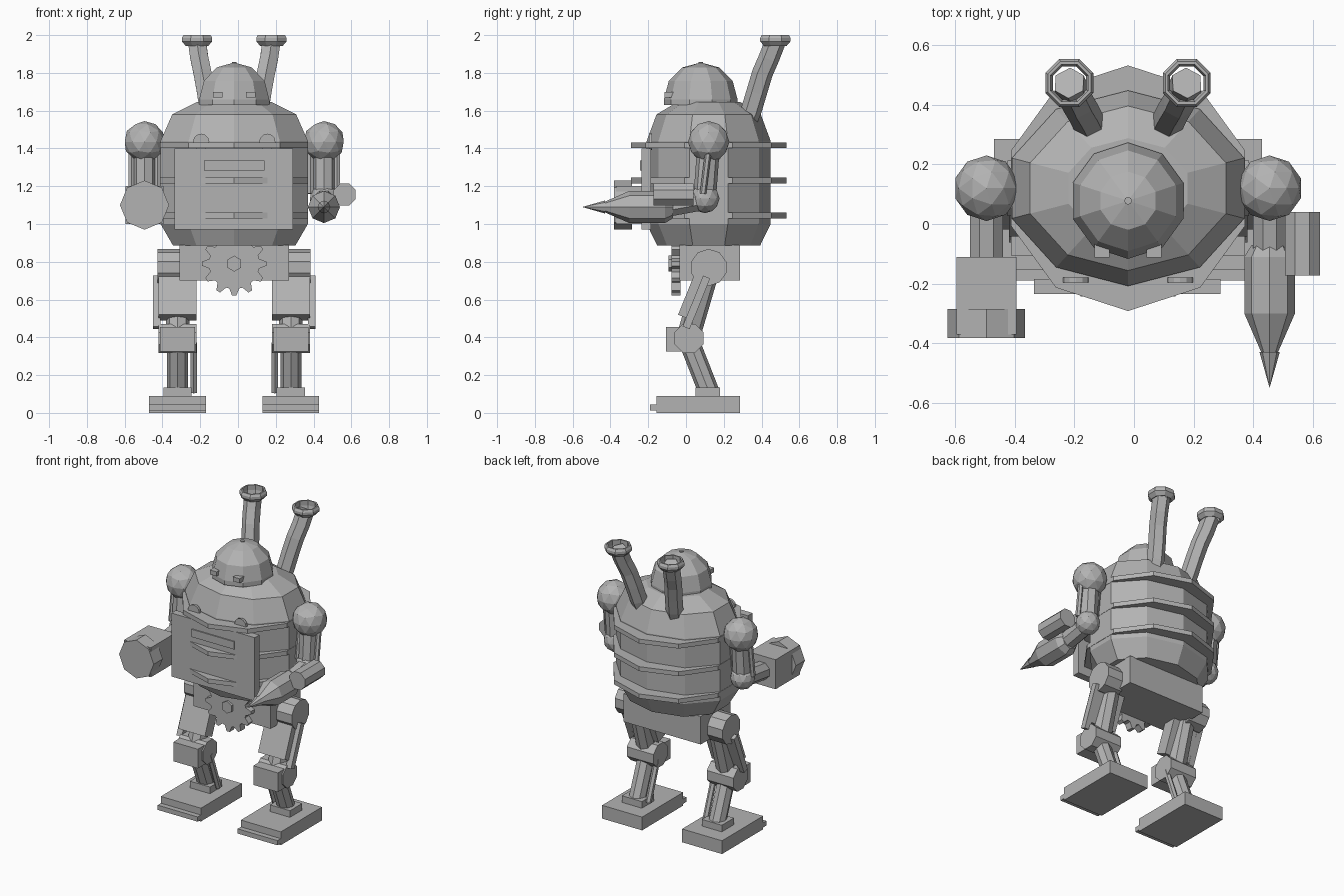
import bpy, bmesh, math
from mathutils import Vector, Matrix

if "Cube" in bpy.data.objects:
    bpy.data.objects.remove(bpy.data.objects["Cube"])

CX, CY = -0.02, 0.12          # body centre line
Y, Z, X = Vector((0, 1, 0)), Vector((0, 0, 1)), Vector((1, 0, 0))

metal = bpy.data.materials.new("grey_metal")
metal.diffuse_color = (0.45, 0.45, 0.45, 1)
metal.use_nodes = True
metal.node_tree.nodes["Principled BSDF"].inputs["Base Color"].default_value = metal.diffuse_color


def finish(name, bm):
    bmesh.ops.remove_doubles(bm, verts=bm.verts, dist=1e-5)
    bmesh.ops.recalc_face_normals(bm, faces=bm.faces)
    me = bpy.data.meshes.new(name)
    bm.to_mesh(me)
    bm.free()
    me.materials.append(metal)
    ob = bpy.data.objects.new(name, me)
    bpy.context.collection.objects.link(ob)
    return ob


def sweep(name, pts, radii, n, up=Y, axis=None, caps=True, phase=0.0, scale_y=1.0, teeth=0):
    """Rings of n points around each path point; the first point lies toward 'up'."""
    bm = bmesh.new()
    pts = [Vector(p) for p in pts]
    rings = []
    for i, (p, r) in enumerate(zip(pts, radii)):
        t = axis or (pts[min(i + 1, len(pts) - 1)] - pts[max(i - 1, 0)]).normalized()
        u = (up - t * up.dot(t)).normalized()
        v = t.cross(u)
        ring = []
        for k in range(n):
            a = phase + math.tau * k / n
            rr = r - (teeth if k % 4 > 1 else 0)
            d = (u * math.cos(a) + v * math.sin(a)) * rr
            d.y *= scale_y
            ring.append(bm.verts.new(p + d))
        rings.append(ring)
    for a, b in zip(rings, rings[1:]):
        for k in range(n):
            bm.faces.new((a[k], a[(k + 1) % n], b[(k + 1) % n], b[k]))
    if caps:
        for ring, r in ((rings[0], radii[0]), (rings[-1], radii[-1])):
            if r > 0:
                bm.faces.new(ring)
    return finish(name, bm)


def lathe_z(name, profile, n, x, y, **kw):
    return sweep(name, [(x, y, z) for r, z in profile], [r for r, z in profile], n, axis=Z, **kw)


def tube(name, a, b, r, n=8, up=Y, **kw):
    return sweep(name, [a, b], [r, r], n, up=up, **kw)


def box(name, lo, hi, tilt=0.0):
    lo, hi = Vector(lo), Vector(hi)
    bm = bmesh.new()
    m = Matrix.Translation((lo + hi) / 2) @ Matrix.Rotation(tilt, 4, 'X') @ Matrix.Diagonal((hi - lo).to_4d())
    bmesh.ops.create_cube(bm, size=1, matrix=m)
    return finish(name, bm)


def ball(name, c, r):
    bm = bmesh.new()
    bmesh.ops.create_icosphere(bm, subdivisions=2, radius=r, matrix=Matrix.Translation(c))
    return finish(name, bm)


# torso barrel with three hoops
lathe_z("torso", [(0.34, 0.885), (0.41, 1.0), (0.41, 1.44), (0.345, 1.58), (0.21, 1.645)],
        10, CX, CY, scale_y=0.8)
for i, z in enumerate((1.03, 1.215, 1.402)):
    lathe_z(f"torso_hoop_{i}", [(0.412, z), (0.412, z + 0.03)], 10, CX, CY)

# chest plate, slot and round rivets
box("chest_plate", (-0.335, -0.235, 0.97), (0.29, -0.185, 1.40))
box("chest_slot", (-0.18, -0.243, 1.283), (0.14, -0.23, 1.335))
for s in (-1, 1):
    x = CX + s * 0.175
    tube("chest_rivet", (x, -0.18, 1.435), (x, -0.197, 1.435), 0.043, 12, up=Z)

# head dome, eyes and top button
HY, HR = 0.078, 0.195
dome = [(HR, 1.63), (HR, 1.66)]
dome += [(HR * math.cos(a), 1.66 + HR * math.sin(a)) for a in (math.pi / 6, math.pi / 3)]
lathe_z("head", dome + [(0, 1.855)], 10, CX, HY)
lathe_z("head_button", [(0.013, 1.84), (0.013, 1.858)], 8, CX, HY)
for s in (-1, 1):
    x = CX + s * 0.087
    box("eye", (x - 0.025, -0.113, 1.67), (x + 0.025, -0.06, 1.70))

# pelvis, gear and hub
box("pelvis", (-0.31, -0.035, 0.70), (0.27, 0.285, 0.89))
sweep("gear", [(CX, -0.03, 0.79), (CX, -0.077, 0.79)], [0.17, 0.17], 48, up=-Z,
      phase=-math.tau / 96, teeth=0.036)
tube("gear_hub", (CX, -0.07, 0.79), (CX, -0.092, 0.79), 0.042, 6, up=Z)

for s, side in ((-1, "left"), (1, "right")):
    # exhaust pipe and its rim
    path = [(0.125, 0.31, 1.52), (0.135, 0.345, 1.60), (0.15, 0.375, 1.70), (0.168, 0.405, 1.80),
            (0.185, 0.44, 1.88), (0.197, 0.473, 1.965)]
    sweep(f"{side}_pipe", [(CX + s * x, y, z) for x, y, z in path], [0.055] * 6, 6)
    rim = [(0.064, 1.942), (0.087, 1.967), (0.087, 1.985), (0.078, 2.0), (0.068, 2.0), (0.068, 1.967), (0.06, 1.942),
           (0.064, 1.942)]
    lathe_z(f"{side}_pipe_rim", rim, 8, CX + s * 0.197, 0.473, caps=False, phase=math.pi / 8)

    # shoulder, upper arm with two rods, elbow
    ax = CX + s * 0.475
    ball(f"{side}_shoulder", (ax, CY, 1.435), 0.11)
    tube(f"{side}_upper_arm", (ax, 0.12, 1.42), (ax, 0.10, 1.15), 0.06)
    for d in (-0.07, 0.07):
        tube(f"{side}_arm_rod", (ax + d, 0.12, 1.40), (ax + d, 0.09, 1.16), 0.017, 6)
    ball(f"{side}_elbow", (ax, 0.10, 1.135), 0.078)

    # hip, thigh, thigh armour and outer rod
    lx = CX + s * 0.30
    hip, knee, ankle = (lx, 0.12, 0.77), (lx, 0.01, 0.395), (lx, 0.13, 0.09)
    tube(f"{side}_hip", (CX + s * 0.27, 0.12, 0.77), (CX + s * 0.405, 0.12, 0.77), 0.098, 10, up=Z)
    tube(f"{side}_thigh", hip, knee, 0.062)
    tilt = -math.atan2(0.15, 0.37)
    box(f"{side}_thigh_armour", (lx - 0.1, 0.0, 0.495), (lx + 0.1, 0.085, 0.735), tilt)
    ox = CX + s * 0.41
    box(f"{side}_thigh_rod", (ox - 0.02, 0.035, 0.44), (ox + 0.02, 0.075, 0.73), tilt)

    # knee joint with front guard
    tube(f"{side}_knee", (lx - 0.1, 0.015, 0.395), (lx + 0.1, 0.015, 0.395), 0.083, 8, up=Z, phase=math.pi / 8)
    box(f"{side}_knee_guard", (lx - 0.092, -0.105, 0.325), (lx + 0.092, 0.0, 0.455))

    # shin, inner rod, ankle and foot
    tube(f"{side}_shin", knee, ankle, 0.055)
    ix = CX + s * 0.215
    tube(f"{side}_shin_rod", (ix, 0.03, 0.37), (ix, 0.125, 0.11), 0.02, 6)
    box(f"{side}_ankle", (lx - 0.075, 0.05, 0.08), (lx + 0.075, 0.18, 0.135))
    box(f"{side}_foot", (lx - 0.15, -0.155, 0), (lx + 0.15, 0.285, 0.09))
    box(f"{side}_toe", (lx - 0.15, -0.19, 0.012), (lx + 0.15, -0.15, 0.044))

# left hammer hand
hx, hz = CX - 0.475, 1.10
tube("left_forearm", (hx, 0.10, 1.13), (hx, -0.12, hz), 0.06, 8, up=Z, phase=math.pi / 8)
box("left_hammer_block", (hx - 0.1, -0.37, hz - 0.1), (hx + 0.1, -0.11, hz + 0.1))
tube("left_hammer_face", (hx, -0.285, hz), (hx, -0.382, hz), 0.13, 8, up=Z)

# right drill hand with side barrel
dx, dz = CX + 0.475, 1.09
tube("right_forearm", (dx, 0.10, 1.13), (dx, -0.12, dz), 0.06, 8, up=Z, phase=math.pi / 8)
drill = [(-0.07, 0.06), (-0.11, 0.085), (-0.30, 0.085), (-0.435, 0.026), (-0.43, 0.034), (-0.55, 0)]
sweep("right_drill", [(dx, y, dz) for y, r in drill], [r for y, r in drill], 8, up=Z, axis=-Y)
tube("right_barrel", (0.565, 0.04, 1.157), (0.565, -0.172, 1.157), 0.063, 8, up=Z, phase=math.pi / 8)
